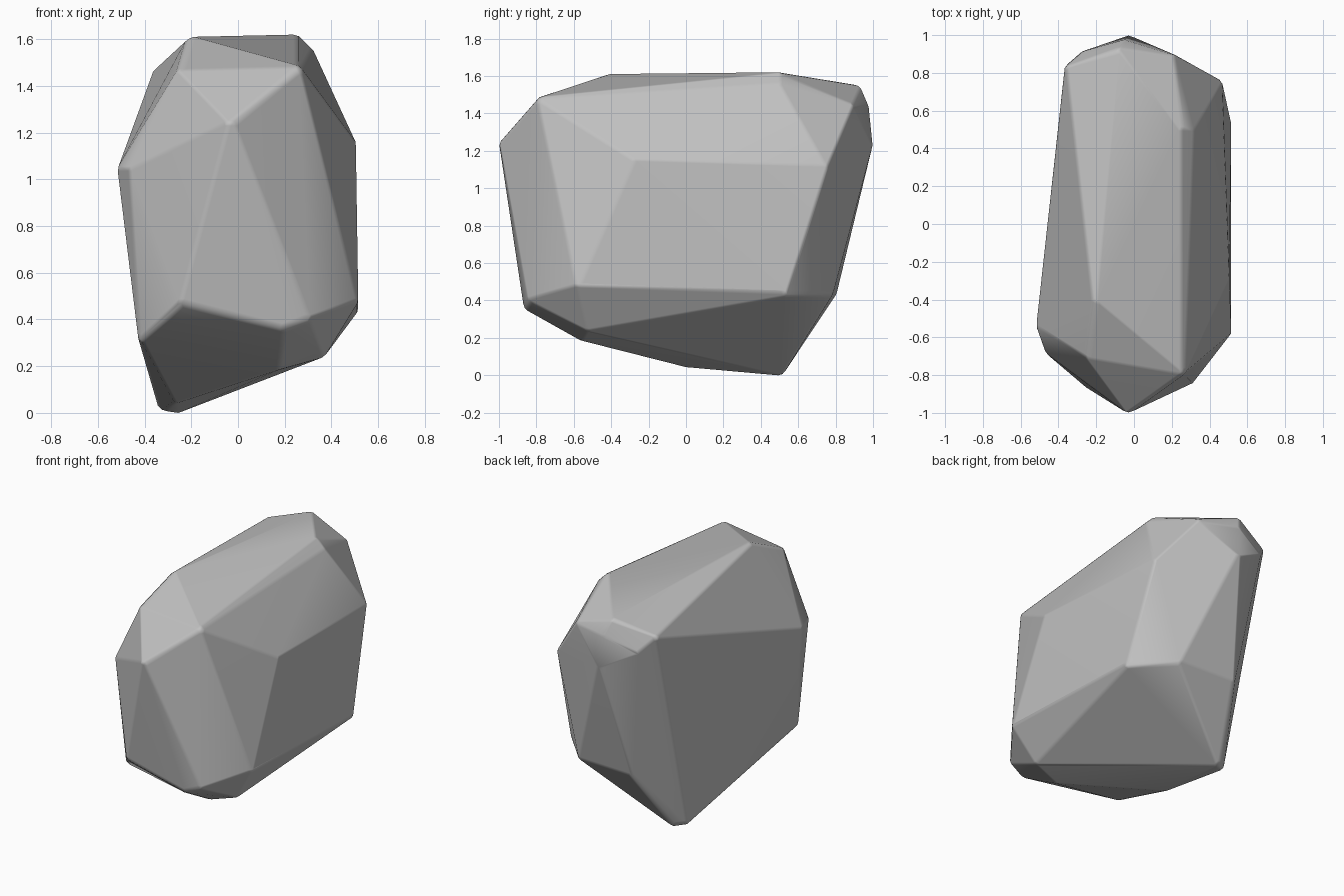
import bpy, bmesh
from mathutils import Vector, Matrix

cube = bpy.data.objects.get("Cube")
if cube:
    bpy.data.objects.remove(cube, do_unlink=True)

# Main corners of the boulder
corners = [
    # crown
    (-.20, -.43, 1.61), (.25, .52, 1.62), (.30, .52, 1.57), (.25, -.80, 1.48),
    (-.24, -.72, 1.47), (-.34, .85, 1.47), (-.08, .94, 1.54), (.20, .90, 1.45),
    # waist
    (-.03, -1, 1.25), (-.52, -.57, 1.05), (-.455, -.70, 1.05), (.50, -.30, 1.17),
    (.45, .77, 1.13), (-.03, 1, 1.25), (-.26, .92, 1.38), (-.05, .975, 1.46),
    # lower shoulder
    (.51, -.60, .47), (.51, .55, .43), (.27, .79, .43), (-.14, .81, .43),
    (.20, -.87, .36), (.30, -.85, .40), (-.24, -.875, .47), (-.41, -.64, .31),
    # base
    (.36, -.55, .24), (.18, -.58, .19), (-.27, 0, .04), (-.32, .48, .01), (-.27, .52, 0),
]
radius = .045
middle = Vector((0, 0, .82))
low, high = (-.517, -1, 0), (.517, 1, 1.62)

# Rounded hull: a small ball set inside every corner, wrapped in one skin
bm = bmesh.new()
for c in corners:
    p = Vector(c)
    p -= (p - middle).normalized() * radius * 1.15
    for i in range(3):
        p[i] = min(max(p[i], low[i] + radius), high[i] - radius)
    bmesh.ops.create_icosphere(bm, subdivisions=2, radius=radius, matrix=Matrix.Translation(p))
bmesh.ops.delete(bm, geom=bm.faces[:] + bm.edges[:], context='EDGES_FACES')
hull = bmesh.ops.convex_hull(bm, input=bm.verts[:], use_existing_faces=False)
inside = {g for key in ("geom_interior", "geom_unused") for g in hull[key]
          if isinstance(g, bmesh.types.BMVert)}
bmesh.ops.delete(bm, geom=list(inside), context='VERTS')
bmesh.ops.delete(bm, geom=[v for v in bm.verts if not v.link_faces], context='VERTS')
bmesh.ops.recalc_face_normals(bm, faces=bm.faces[:])

mesh = bpy.data.meshes.new("boulder")
bm.to_mesh(mesh)
bm.free()
boulder = bpy.data.objects.new("boulder", mesh)
bpy.context.collection.objects.link(boulder)

# Soft shading that keeps the broad facets flat
for poly in mesh.polygons:
    poly.use_smooth = True
weighted = boulder.modifiers.new("flat_facets", 'WEIGHTED_NORMAL')
weighted.weight = 80

# Stone colour
stone = bpy.data.materials.new("grey_stone")
stone.use_nodes = True
colour = (.53, .53, .53, 1)
stone.diffuse_color = colour
bsdf = stone.node_tree.nodes["Principled BSDF"]
bsdf.inputs["Base Color"].default_value = colour
bsdf.inputs["Roughness"].default_value = .9
mesh.materials.append(stone)
